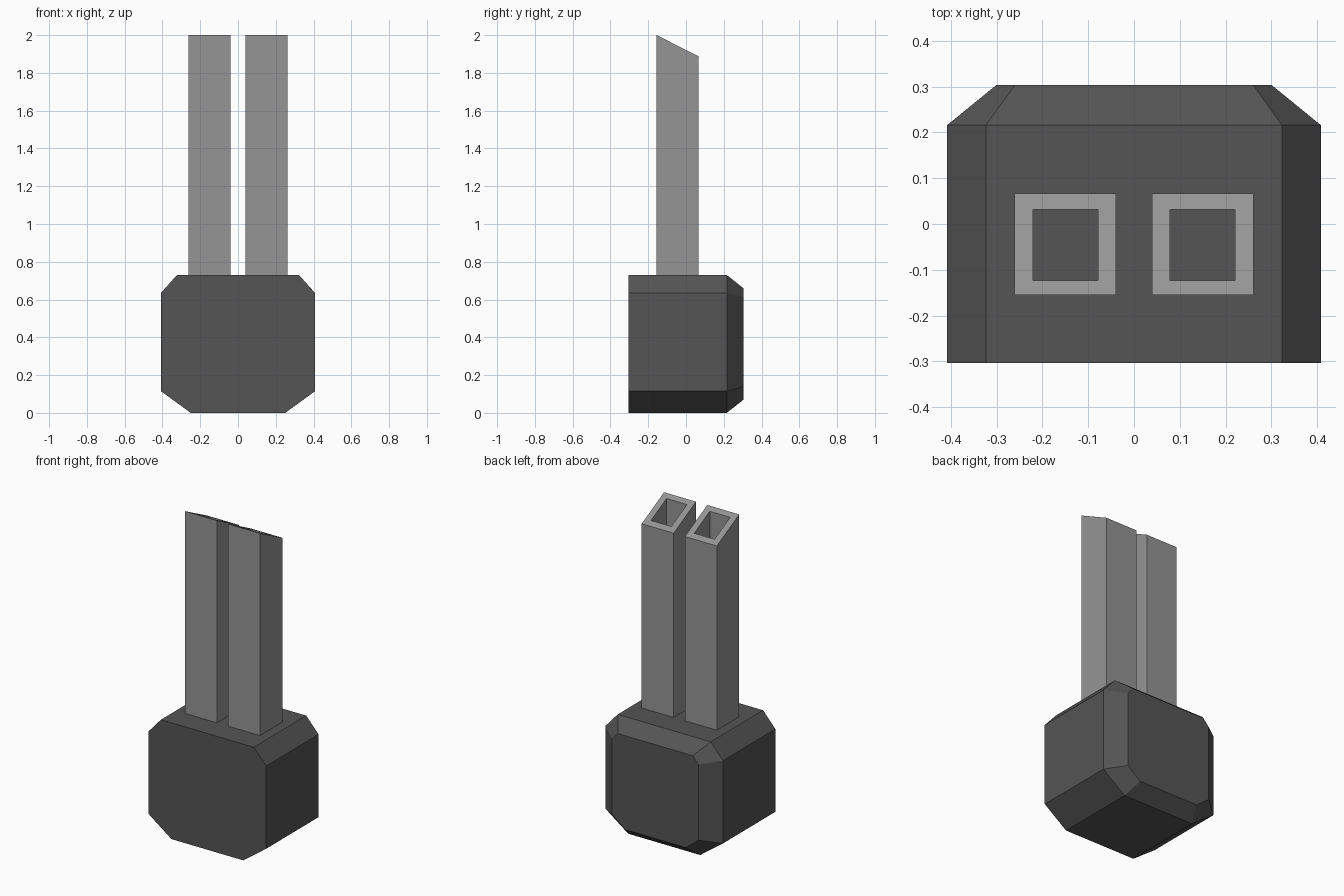
import bpy, bmesh

if "Cube" in bpy.data.objects:
    bpy.data.objects.remove(bpy.data.objects["Cube"])


def material(name, grey):
    mat = bpy.data.materials.new(name)
    mat.diffuse_color = (grey, grey, grey, 1)
    mat.use_nodes = True
    mat.node_tree.nodes["Principled BSDF"].inputs["Base Color"].default_value = mat.diffuse_color
    return mat


def loft(name, rings, mat, cap_ends=False, closed=False):
    """Bridge consecutive rings of points with quads."""
    bm = bmesh.new()
    loops = [[bm.verts.new(p) for p in ring] for ring in rings]
    pairs = list(zip(loops, loops[1:]))
    if closed:
        pairs.append((loops[-1], loops[0]))
    for a, b in pairs:
        for i in range(len(a)):
            j = (i + 1) % len(a)
            bm.faces.new((a[i], a[j], b[j], b[i]))
    if cap_ends:
        bm.faces.new(loops[0])
        bm.faces.new(loops[-1])
    bmesh.ops.recalc_face_normals(bm, faces=bm.faces)
    mesh = bpy.data.meshes.new(name)
    bm.to_mesh(mesh)
    bm.free()
    mesh.materials.append(mat)
    obj = bpy.data.objects.new(name, mesh)
    bpy.context.collection.objects.link(obj)
    return obj


def octagon(half, y):
    """Mirror the right half of a profile, listed bottom to top."""
    pts = half + [(-x, z) for x, z in reversed(half)]
    return [(x, y, z) for x, z in pts]


def rectangle(x0, x1, y0, y1, height):
    return [(x, y, height(y)) for x, y in
            ((x0, y0), (x1, y0), (x1, y1), (x0, y1))]


dark = material("dark_grey", 0.09)
light = material("light_grey", 0.3)

# Housing: flat front, bevelled rim around the back
profile = [(0.25, 0), (0.408, 0.115), (0.408, 0.635), (0.323, 0.73)]
back = [(0.21, 0.07), (0.30, 0.14), (0.30, 0.615), (0.26, 0.66)]
loft("housing", [octagon(profile, -0.304), octagon(profile, 0.216),
                 octagon(back, 0.304)], dark, cap_ends=True)


# Two square tubes, cut at a slant on top, open down to the housing
def slant(y):
    return 2.0 - (y + 0.155) * 0.113 / 0.222


def base(y):
    return 0.73


for side, name in ((-1, "left_tube"), (1, "right_tube")):
    outer = (side * 0.15 - 0.111, side * 0.15 + 0.111, -0.155, 0.067)
    inner = (side * 0.15 - 0.071, side * 0.15 + 0.071, -0.123, 0.032)
    loft(name, [rectangle(*outer, base), rectangle(*outer, slant),
                rectangle(*inner, slant), rectangle(*inner, base)],
         light, closed=True)
